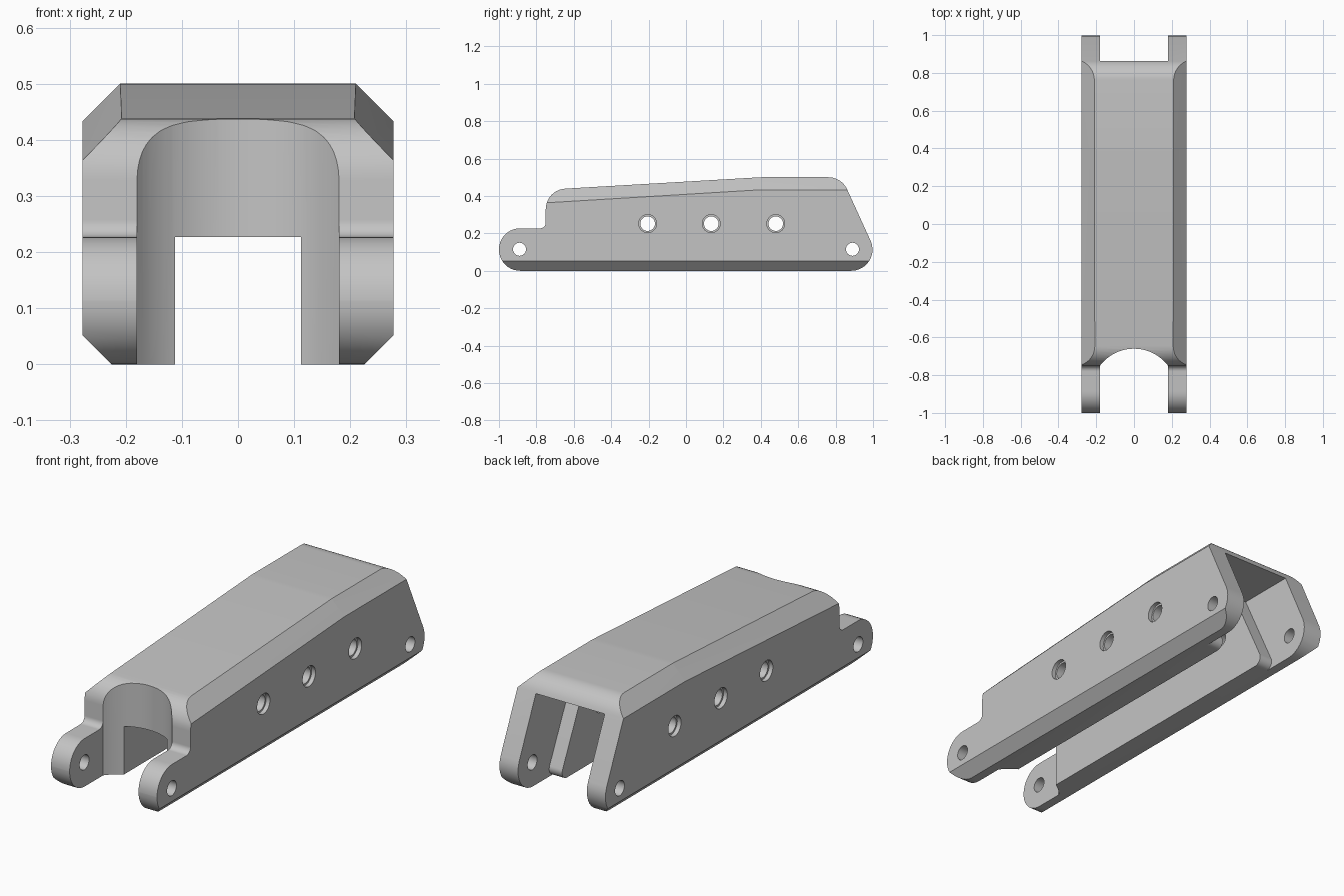
import bpy, bmesh, math
from mathutils import Vector, Matrix

old = bpy.data.objects.get("Cube")
if old:
    bpy.data.objects.remove(old, do_unlink=True)

HALF_W = 0.277   # outer half width
SLOT_W = 0.18    # half width of the open ends
RIB_W = 0.112    # half width of the inner channel


def add_object(name, bm):
    bmesh.ops.recalc_face_normals(bm, faces=bm.faces)
    mesh = bpy.data.meshes.new(name)
    bm.to_mesh(mesh)
    bm.free()
    obj = bpy.data.objects.new(name, mesh)
    bpy.context.collection.objects.link(obj)
    return obj


def loft(name, sections):
    """Skin a list of equal-length closed sections and cap both ends."""
    bm = bmesh.new()
    rings = [[bm.verts.new(p) for p in sec] for sec in sections]
    n = len(rings[0])
    for a, b in zip(rings, rings[1:]):
        for i in range(n):
            j = (i + 1) % n
            bm.faces.new((a[i], a[j], b[j], b[i]))
    bm.faces.new(rings[0])
    bm.faces.new(rings[-1])
    return add_object(name, bm)


def side_prism(name, profile, half):
    return loft(name, [[(x, y, z) for y, z in profile] for x in (-half, half)])


def rounded(corners, steps=10):
    """Closed profile from (y, z, radius) corners with filleted corners."""
    pts = []
    for i, (y, z, r) in enumerate(corners):
        p = Vector((y, z))
        if not r:
            pts.append(p)
            continue
        d0 = (Vector(corners[i - 1][:2]) - p).normalized()
        d1 = (Vector(corners[(i + 1) % len(corners)][:2]) - p).normalized()
        half = d0.angle(d1) / 2
        center = p + (d0 + d1).normalized() * (r / math.sin(half))
        a = p + d0 * (r / math.tan(half)) - center
        sweep = a.angle_signed(p + d1 * (r / math.tan(half)) - center)
        for k in range(steps + 1):
            pts.append(center + Matrix.Rotation(-sweep * k / steps, 2) @ a)
    return pts


def cross_pin(name, y, z, radius, length, x=0):
    bm = bmesh.new()
    place = Matrix.Translation((x, y, z)) @ Matrix.Rotation(math.pi / 2, 4, "Y")
    bmesh.ops.create_cone(bm, cap_ends=True, segments=32, radius1=radius,
                          radius2=radius, depth=length, matrix=place)
    return add_object(name, bm)


def carve(target, tool, operation="DIFFERENCE"):
    mod = target.modifiers.new(tool.name, "BOOLEAN")
    mod.operation = operation
    mod.solver = "EXACT"
    mod.object = tool
    with bpy.context.temp_override(object=target, active_object=target):
        bpy.ops.object.modifier_apply(modifier=mod.name)
    bpy.data.objects.remove(tool, do_unlink=True)


# Side outline: front lug, stepped nose, rising roof, slanted tail
housing = side_prism("channel_housing", rounded([
    (-1, 0, 0.113), (-1, 0.227, 0.1125), (-0.75, 0.227, 0.03),
    (-0.75, 0.433, 0.11), (0.4, 0.5, 0.5), (0.832, 0.5, 0.11),
    (1.06, 0, 0.113)]), 0.4)

# Outer cross-section with bevelled shoulders and bottom edges
sections = []
for y, shoulder in ((-1.1, 0.342), (0.4, 0.433), (1.1, 0.433)):
    half = [(HALF_W - 0.072, -0.02), (HALF_W, 0.052),
            (HALF_W, shoulder), (HALF_W - 0.15, shoulder + 0.15)]
    outline = half + [(-x, z) for x, z in reversed(half)]
    sections.append([(x, y, z) for x, z in outline])
carve(housing, loft("envelope", sections), "INTERSECT")

# Front opening with a concave wall swung about the lug pivot
PIVOT_Y, SWING = -0.885, 0.225
plan = [(-SLOT_W, -1.2), (SLOT_W, -1.2)]
spread = math.asin(SLOT_W / SWING)
for k in range(25):
    a = spread * (1 - k / 12)
    plan.append((SWING * math.sin(a), PIVOT_Y + SWING * math.cos(a)))
carve(housing, loft("front_opening", [[(x, y, z) for x, y in plan]
                                      for z in (-0.1, 0.7)]))

# Rear opening, leaving slanted rib ends with a rounded foot
carve(housing, side_prism("rear_opening", rounded([
    (1.2, -0.1, 0), (1.2, 0.43, 0), (0.58, 0.43, 0),
    (0.785, 0, 0.035), (0.6, 0, 0), (0.6, -0.1, 0)]), SLOT_W))

# Long inner channel between the ribs
carve(housing, side_prism("inner_channel", [
    (-0.95, -0.12), (0.9, -0.12), (0.65, 0.425), (0.4, 0.425),
    (-0.5, 0.37), (-0.5, 0.227), (-0.95, 0.227)], RIB_W))

# Pivot holes and counterbored side holes
for y in (-0.89, 0.89):
    carve(housing, cross_pin("pivot_hole", y, 0.115, 0.035, 1))
for y in (-0.205, 0.135, 0.48):
    carve(housing, cross_pin("side_hole", y, 0.252, 0.039, 1))
    for side in (-1, 1):
        carve(housing, cross_pin("counterbore", y, 0.252, 0.048, 0.04,
                                 side * HALF_W))

# Plain grey finish
grey = bpy.data.materials.new("plain_grey")
grey.use_nodes = True
colour = (0.55, 0.55, 0.55, 1)
grey.diffuse_color = colour
grey.node_tree.nodes["Principled BSDF"].inputs["Base Color"].default_value = colour
housing.data.materials.clear()
housing.data.materials.append(grey)

bpy.ops.object.select_all(action="DESELECT")
housing.select_set(True)
bpy.context.view_layer.objects.active = housing
bpy.ops.object.shade_smooth_by_angle(angle=math.radians(30))
